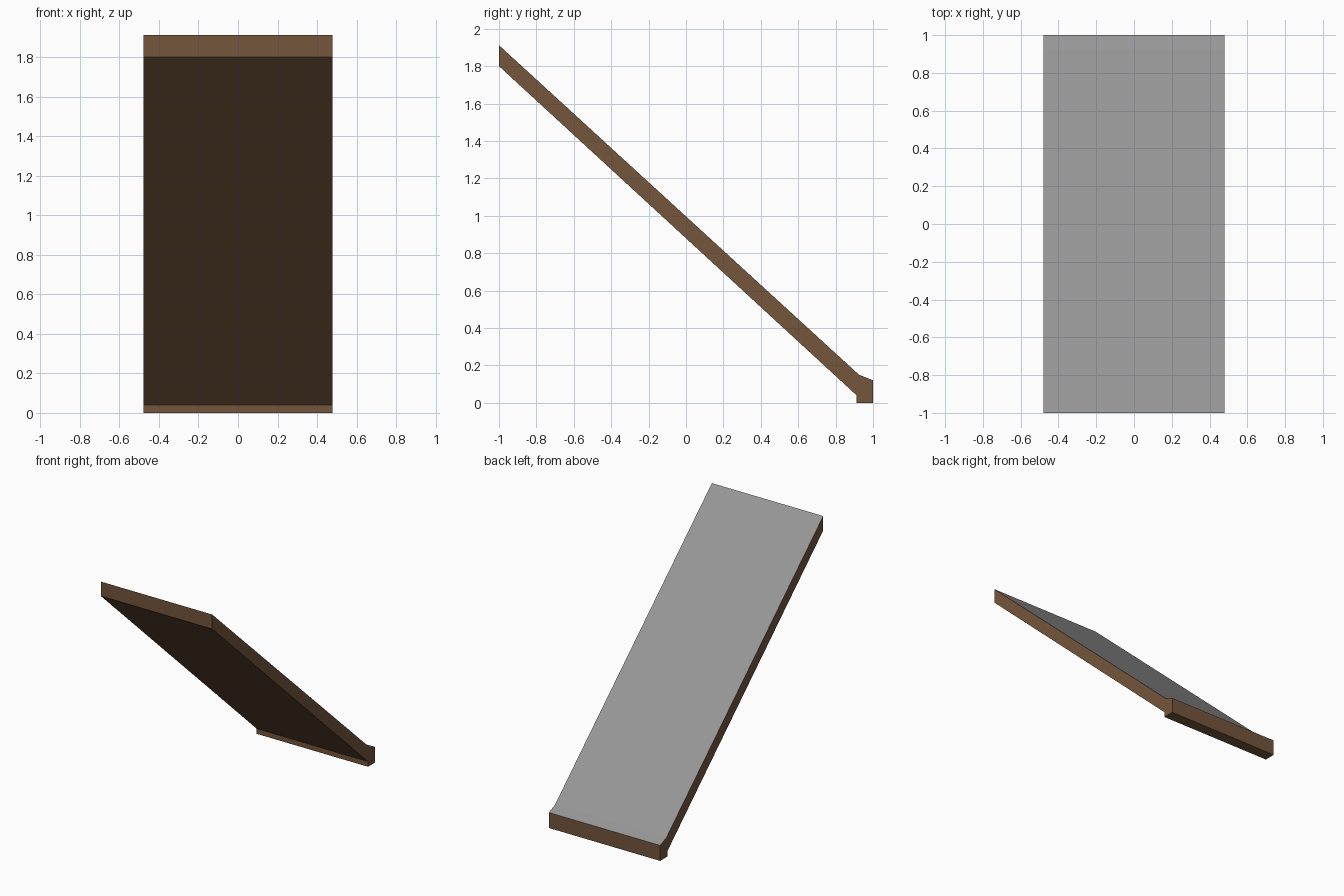
import bpy, bmesh

if "Cube" in bpy.data.objects:
    bpy.data.objects.remove(bpy.data.objects["Cube"])


def material(name, rgb):
    m = bpy.data.materials.new(name)
    m.diffuse_color = (*rgb, 1)
    m.use_nodes = True
    m.node_tree.nodes["Principled BSDF"].inputs["Base Color"].default_value = m.diffuse_color
    return m


HALF_WIDTH = 0.478

# Side profile (y, z): sloped slab with a small foot at the low end
profile = [(-1, 1.912), (-1, 1.8), (0.912, 0.04), (0.912, 0),
           (1, 0), (1, 0.12), (0.925, 0.15)]

bm = bmesh.new()
side = bm.faces.new([bm.verts.new((-HALF_WIDTH, y, z)) for y, z in profile])
ext = bmesh.ops.extrude_face_region(bm, geom=[side], use_keep_orig=True)
bmesh.ops.translate(bm, vec=(2 * HALF_WIDTH, 0, 0),
                    verts=[v for v in ext["geom"] if isinstance(v, bmesh.types.BMVert)])
bmesh.ops.recalc_face_normals(bm, faces=bm.faces)

# Upward faces are the grey surface, everything else is wood
for f in bm.faces:
    f.material_index = 1 if f.normal.z > 0.3 else 0

mesh = bpy.data.meshes.new("ramp")
bm.to_mesh(mesh)
bm.free()
mesh.materials.append(material("brown wood", (0.174, 0.092, 0.045)))
mesh.materials.append(material("grey surface", (0.31, 0.31, 0.31)))
bpy.context.collection.objects.link(bpy.data.objects.new("ramp", mesh))
